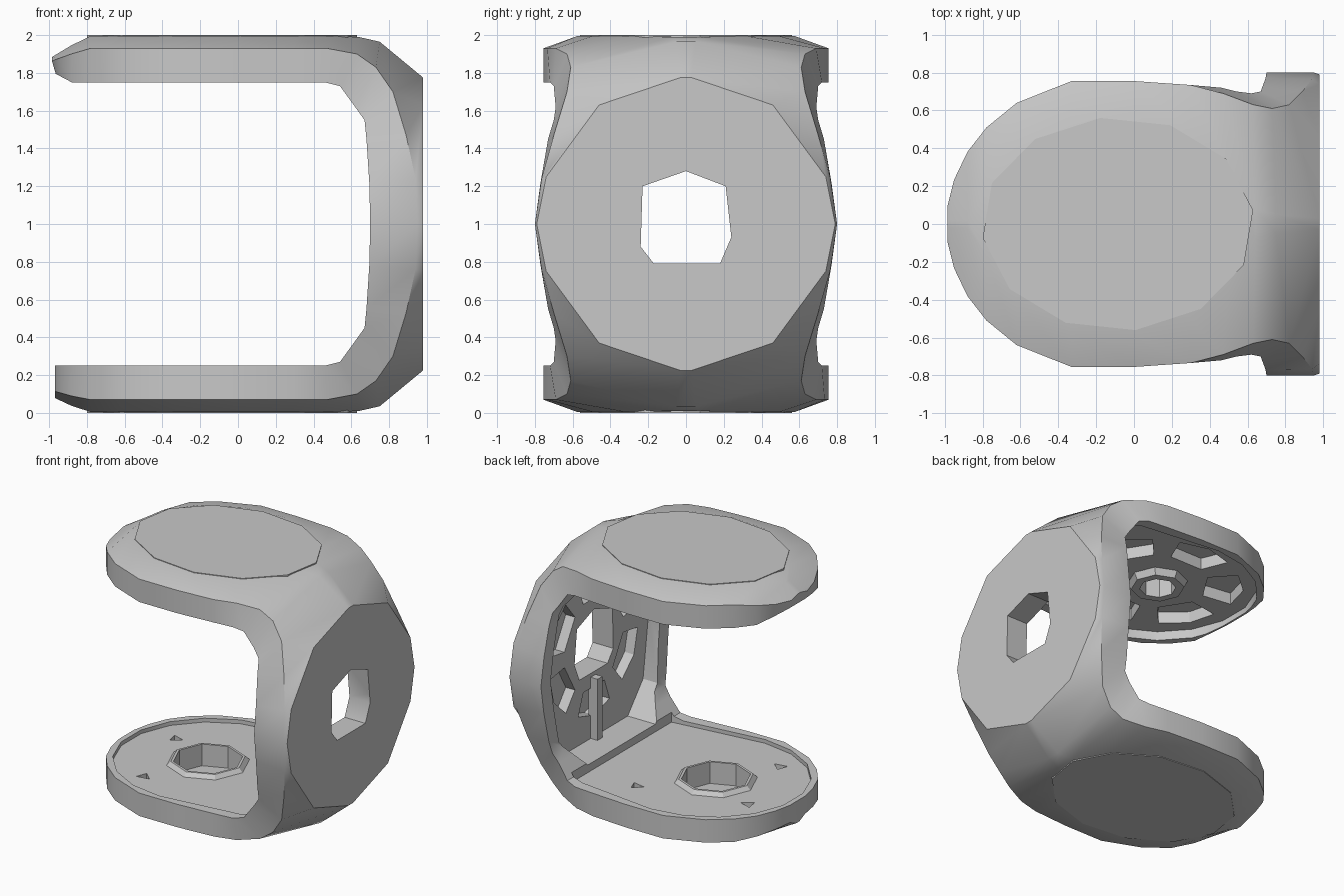
import bpy, bmesh, math
from math import sin, cos, tau, sqrt

cube = bpy.data.objects.get("Cube")
if cube:
    bpy.data.objects.remove(cube, do_unlink=True)

grey = bpy.data.materials.new("plain grey")
grey.use_nodes = True
colour = (0.58, 0.58, 0.58, 1)
grey.diffuse_color = colour
grey.node_tree.nodes["Principled BSDF"].inputs["Base Color"].default_value = colour


def finish(name, bm):
    bmesh.ops.recalc_face_normals(bm, faces=bm.faces)
    mesh = bpy.data.meshes.new(name)
    bm.to_mesh(mesh)
    bm.free()
    mesh.materials.append(grey)
    obj = bpy.data.objects.new(name, mesh)
    bpy.context.collection.objects.link(obj)
    return obj


def place(axis, u, v, d):
    """Point of a prism: (x, y) plan for axis z, (y, z) elevation for axis x."""
    return (u, v, d) if axis == "z" else (d, u, v)


def add_prism(bm, outline, axis, low, high):
    rings = [[bm.verts.new(place(axis, u, v, d)) for u, v in outline] for d in (low, high)]
    bm.faces.new(rings[0])
    bm.faces.new(rings[1])
    n = len(outline)
    for i in range(n):
        j = (i + 1) % n
        bm.faces.new((rings[0][i], rings[0][j], rings[1][j], rings[1][i]))


def oval(cu, cv, ru, rv, n, turn=0.0):
    return [(cu + ru * cos(tau * i / n + turn), cv + rv * sin(tau * i / n + turn)) for i in range(n)]


def sector(cu, cv, r0, r1, mid, half, stretch=1.0):
    inner = [(r0, mid - half), (r0, mid + half)]
    outer = [(r1, mid + half), (r1 * 1.04, mid), (r1, mid - half)]
    return [(cu + stretch * r * cos(a), cv + r * sin(a)) for r, a in inner + outer]


def prisms(name, items):
    bm = bmesh.new()
    for item in items:
        add_prism(bm, *item)
    return finish(name, bm)


def collar(name, cx, r0, r1, low, high, n):
    """Low ring-shaped boss standing on an arm."""
    bm = bmesh.new()
    loops = []
    for r, d in ((r0, low), (r0, high), (r1, high), (r1 + 0.03, low)):
        loops.append([bm.verts.new((x, y, d)) for x, y in oval(cx, 0, r, r, n)])
    for k in range(4):
        a, b = loops[k], loops[(k + 1) % 4]
        for i in range(n):
            j = (i + 1) % n
            bm.faces.new((a[i], a[j], b[j], b[i]))
    return finish(name, bm)


# Half of the C-shaped sweep: outer, shoulder and rim points, each (x, z, half width)
def arm_stations(tip_shift, tip_lift, slope, offset):
    rows = []
    for x in (-0.985, -0.95, -0.88, -0.78, -0.62, -0.33, 0.0, 0.3):
        t = (x + 0.06) / 0.93
        width = min(0.755, 0.79 * sqrt(max(0.015, 1 - abs(t) ** 2.1)))
        flat = 0.56 * sqrt(max(0.0, 1 - ((x + 0.085) / 0.72) ** 2)) + 0.02
        drop = max(0.0, -0.8 - x) * slope
        if x < -0.7:
            flat = min(flat, width * 0.6)
        tip = max(0.0, (-0.88 - x) / 0.105)
        px = x + offset * tip
        rows.append(((px, 1.995 - drop, flat), (px, 1.93 - drop * 0.6, width),
                     (px + tip_shift * tip, 1.75 + tip_lift * tip, width)))
    return rows


bend = [
    ((0.50, 1.995, 0.32), (0.47, 1.93, 0.69), (0.46, 1.75, 0.72)),
    ((0.64, 1.99, 0.08), (0.63, 1.90, 0.63), (0.54, 1.73, 0.70)),
    ((0.75, 1.965, 0.05), (0.73, 1.83, 0.61), (0.62, 1.62, 0.69)),
    ((0.98, 1.775, 0.03), (0.82, 1.70, 0.63), (0.67, 1.55, 0.70)),
    ((0.98, 1.63, 0.46), (0.89, 1.47, 0.70), (0.68, 1.45, 0.73)),
    ((0.98, 1.25, 0.74), (0.94, 1.24, 0.765), (0.695, 1.22, 0.77)),
    ((0.98, 1.00, 0.79), (0.95, 1.00, 0.80), (0.70, 1.00, 0.80)),
]
upper = arm_stations(0.02, 0.045, 0.6, 0.0) + bend
lower_half = arm_stations(0.0, 0.0, 0.4, 0.015) + bend[:-1]
lower = [[(x, 2 - z, w) for x, z, w in row] for row in lower_half]
stations = upper + lower[::-1]

# Frame body
bm = bmesh.new()
rings = []
for outer, shoulder, rim in stations:
    half = [(x, w, z) for x, z, w in (rim, shoulder, outer)]
    other = [(x, -w, z) for x, w, z in half[::-1]]
    rings.append([bm.verts.new(p) for p in half + other])
for a, b in zip(rings, rings[1:]):
    for i in range(6):
        j = (i + 1) % 6
        bm.faces.new((a[i], a[j], b[j], b[i]))
bm.faces.new(rings[0])
bm.faces.new(rings[-1])
body = finish("frame_body", bm)

# Shallow recesses on the inner faces: the arm ones run straight into the bends
arm_floor = [p for p in oval(-0.19, 0, 0.75, 0.71, 18, tau / 36) if p[0] < 0]
arm_floor += [(0.56, -0.62), (0.56, 0.62)]
quarter = [(0.42, 0.28), (0.61, 0.5), (0.68, 1.0), (0.61, 1.5), (0.42, 1.72)]
wall_floor = quarter + [(-y, z) for y, z in quarter[::-1]]
arm_floor.sort(key=lambda p: math.atan2(p[1], p[0]))
arm_recesses = prisms("arm_recess_cutter", [
    (arm_floor, "z", 0.22, 0.34),
    (arm_floor, "z", 1.66, 1.82),
])
wall_recess = prisms("wall_recess_cutter", [(wall_floor, "x", 0.50, 0.80)])

# Deep pockets between the ribs, and the bearing pits and wall opening
pocket_items = []
for k in range(6):
    a = tau * (k + 0.5) / 6
    pocket_items.append((sector(0, 1.02, 0.37, 0.55, a, 0.36), "x", 0.65, 0.88))
    pocket_items.append((sector(-0.2, 0, 0.36, 0.57, a, 0.36, 1.1), "z", 1.69, 1.91))
for x, y in ((-0.68, 0.2), (-0.5, -0.45), (0.15, 0.4)):
    pocket_items.append((oval(x, y, 0.06, 0.05, 3, x * 9), "z", 0.13, 0.31))
pockets = prisms("pocket_cutter", pocket_items)
opening = [(-0.23, 1.2), (0, 1.28), (0.21, 1.2), (0.24, 0.93), (0.18, 0.79), (-0.17, 0.79), (-0.24, 0.88)]
openings = prisms("opening_cutter", [
    (opening, "x", 0.5, 1.2),
    (oval(-0.26, 0, 0.25, 0.25, 8), "z", 0.08, 0.34),
    (oval(-0.22, 0, 0.13, 0.13, 8), "z", 1.66, 1.92),
])
for cutter in (arm_recesses, wall_recess, pockets, openings):
    cutter.hide_render = True
    mod = body.modifiers.new(cutter.name, "BOOLEAN")
    mod.operation = "DIFFERENCE"
    mod.solver = "EXACT"
    mod.object = cutter
    bpy.context.view_layer.objects.active = body
    bpy.ops.object.modifier_apply(modifier=mod.name)
    bpy.data.objects.remove(cutter, do_unlink=True)

# Flat outer discs on both arms
disc = oval(-0.085, 0, 0.72, 0.565, 12, 0.13)
prisms("upper_disc", [(disc, "z", 1.975, 2.0)])
prisms("lower_disc", [(disc, "z", 0.0, 0.025)])

# Collars around the bearing pits, and the rib on the wall
collar("lower_collar", -0.26, 0.25, 0.27, 0.22, 0.25, 8)
collar("upper_collar", -0.22, 0.13, 0.19, 1.83, 1.77, 8)
prisms("wall_rib", [([(-0.02, 0.27), (0.04, 0.27), (0.04, 0.76), (-0.02, 0.76)], "x", 0.74, 0.82)])

# Soft sides with crisp edges on the frame
bpy.ops.object.select_all(action="DESELECT")
body.select_set(True)
bpy.context.view_layer.objects.active = body
bpy.ops.object.shade_smooth_by_angle(angle=math.radians(32))
